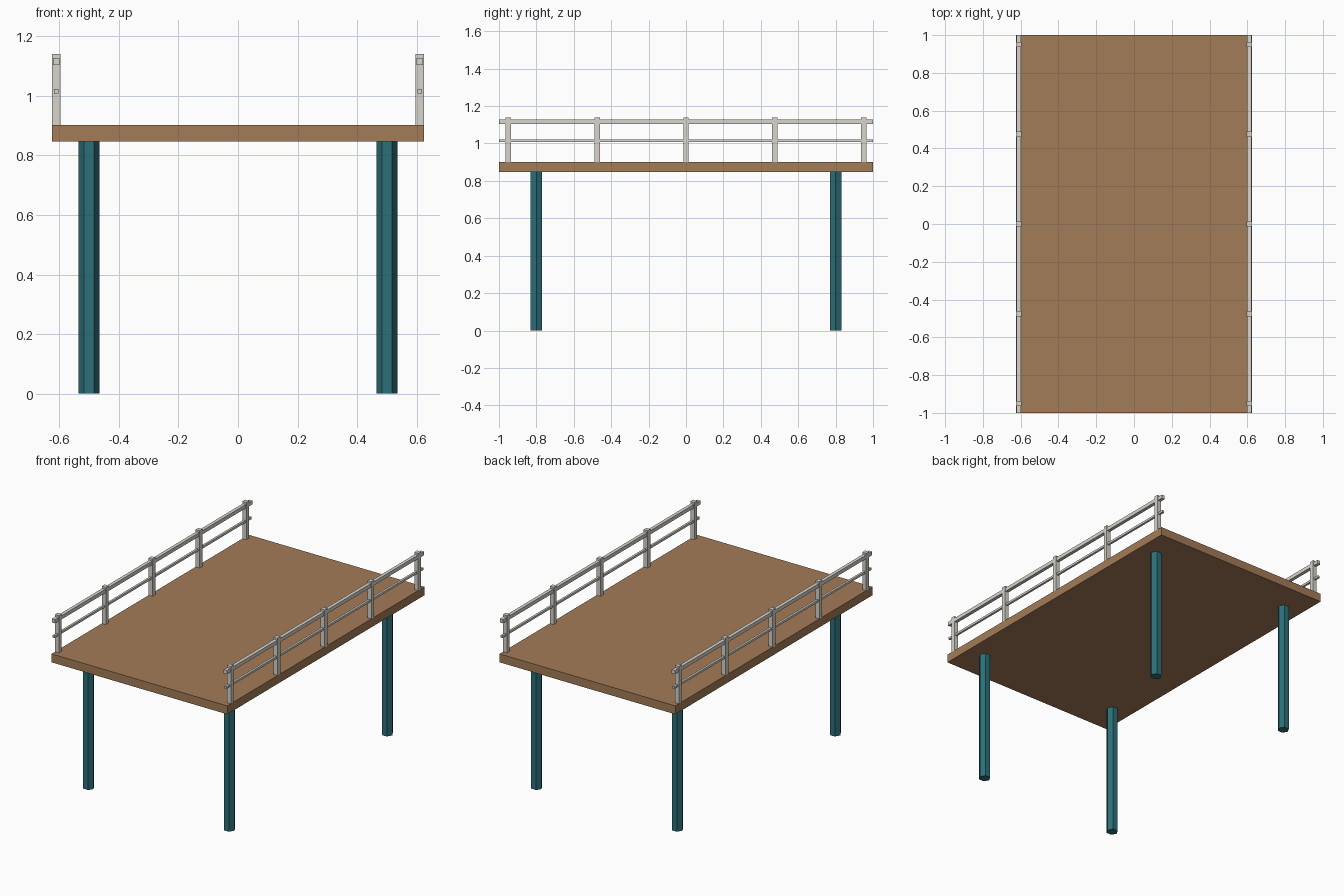
import bpy, math

if "Cube" in bpy.data.objects:
    bpy.data.objects.remove(bpy.data.objects["Cube"])


def material(name, color):
    m = bpy.data.materials.new(name)
    m.diffuse_color = color
    m.use_nodes = True
    m.node_tree.nodes["Principled BSDF"].inputs["Base Color"].default_value = m.diffuse_color
    return m


wood = material("brown_wood", (0.37, 0.20, 0.095, 1))
teal = material("teal_paint", (0.025, 0.16, 0.19, 1))
pale = material("pale_paint", (0.68, 0.66, 0.60, 1))


def finish(name, mat):
    o = bpy.context.object
    o.name = name
    o.data.materials.append(mat)
    bpy.ops.object.transform_apply(location=False, rotation=True, scale=True)
    return o


def box(name, center, size, mat):
    bpy.ops.mesh.primitive_cube_add(size=1, location=center)
    bpy.context.object.scale = size
    return finish(name, mat)


# Deck slab
box("deck", (0, 0, 0.874), (1.248, 2.0, 0.054), wood)

# Hexagonal legs, with corners pointing along x, reaching up into the deck
LEG_H = 0.9
for sx, side in ((-1, "left"), (1, "right")):
    for sy, end in ((-1, "front"), (1, "back")):
        bpy.ops.mesh.primitive_cylinder_add(
            vertices=6, radius=0.035, depth=LEG_H,
            location=(sx * 0.5, sy * 0.8, LEG_H / 2),
            rotation=(0, 0, math.radians(30)))
        finish(f"{end}_{side}_leg", teal)

    # Railing: five posts, a thick top rail and a thin middle rail
    x = sx * 0.61
    for i in range(5):
        y = -0.95 + i * 0.475
        box(f"{side}_railing_post_{i + 1}", (x, y, 1.02), (0.028, 0.028, 0.24), pale)
    box(f"{side}_top_rail", (x, 0, 1.115), (0.022, 2.0, 0.024), pale)
    box(f"{side}_middle_rail", (x, 0, 1.015), (0.014, 2.0, 0.014), pale)
